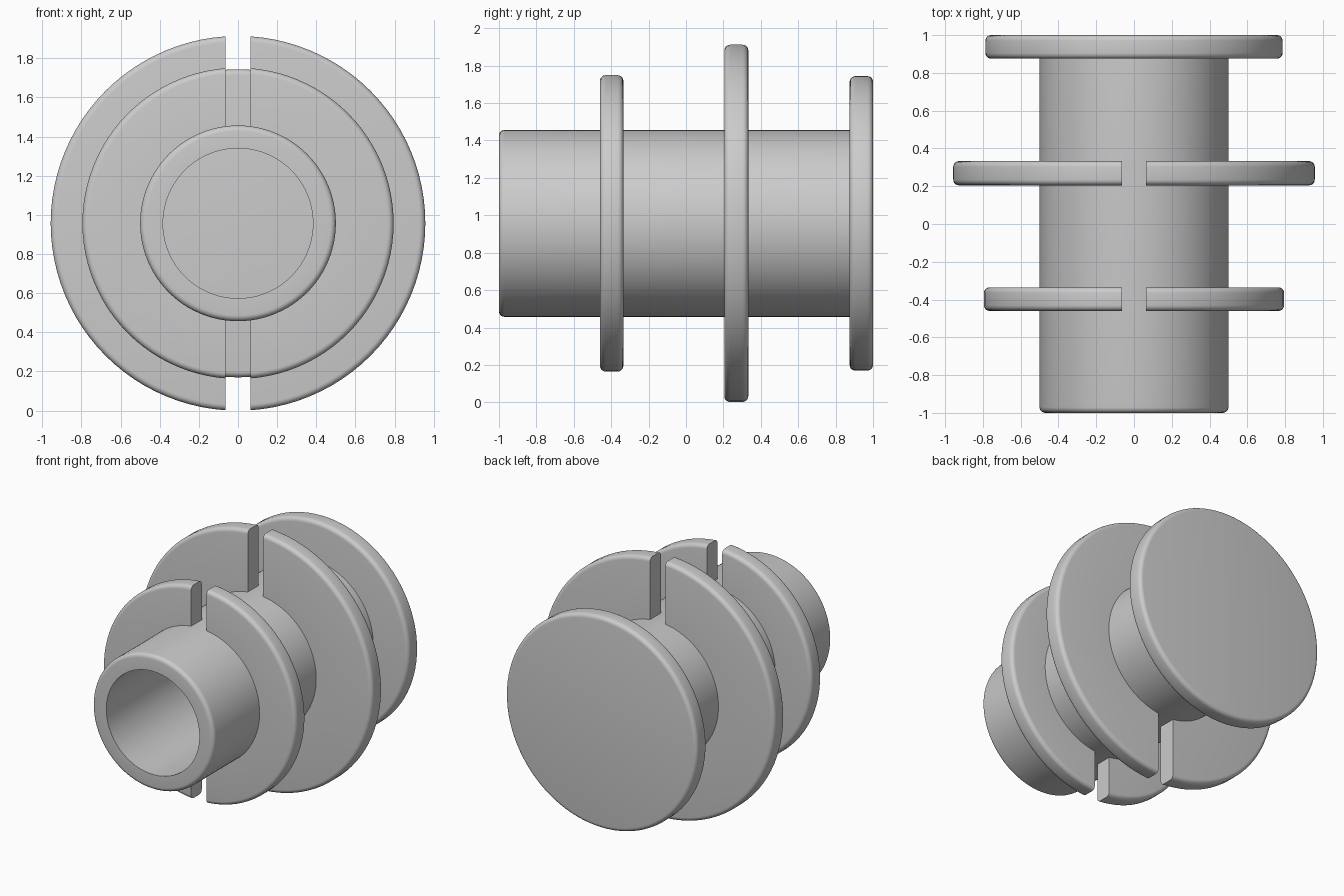
import bpy, bmesh, math
from mathutils import Matrix

if "Cube" in bpy.data.objects:
    bpy.data.objects.remove(bpy.data.objects["Cube"])

CENTRE_Z = 0.957
SEGMENTS = 96
SLOT = 0.063      # half the gap between fin halves
ROUND = 0.03      # rim rounding

grey = bpy.data.materials.new("plain grey")
grey.use_nodes = True
colour = (0.6, 0.6, 0.6, 1)
grey.diffuse_color = colour
grey.node_tree.nodes["Principled BSDF"].inputs["Base Color"].default_value = colour


def rounded_rim(radius, y0, y1, r0=ROUND, r1=ROUND, steps=5):
    """Outer profile points (radius, y) with both corners rounded."""
    angles = [math.pi / 2 * i / steps for i in range(steps + 1)]
    front = [(radius - r0 + r0 * math.sin(a), y0 + r0 - r0 * math.cos(a)) for a in angles]
    back = [(radius - r1 + r1 * math.cos(a), y1 - r1 + r1 * math.sin(a)) for a in angles]
    return front + (back if r1 else back[:1])


def turned(name, profile, closed, half=None):
    """Turn a profile about the y axis; optionally keep one side of the slot."""
    bm = bmesh.new()
    verts = [bm.verts.new((r, y, 0)) for r, y in profile]
    pairs = list(zip(verts, verts[1:])) + ([(verts[-1], verts[0])] if closed else [])
    edges = [bm.edges.new(p) for p in pairs]
    bmesh.ops.spin(bm, geom=verts + edges, cent=(0, 0, 0), axis=(0, 1, 0),
                   angle=math.tau, steps=SEGMENTS, use_merge=False)
    bmesh.ops.remove_doubles(bm, verts=bm.verts[:], dist=1e-4)
    if half:
        bmesh.ops.bisect_plane(bm, geom=bm.verts[:] + bm.edges[:] + bm.faces[:],
                               plane_co=(half * SLOT, 0, 0), plane_no=(half, 0, 0),
                               clear_inner=True)
        bmesh.ops.holes_fill(bm, edges=[e for e in bm.edges if e.is_boundary], sides=0)
    bmesh.ops.recalc_face_normals(bm, faces=bm.faces[:])
    bm.transform(Matrix.Translation((0, 0, CENTRE_Z)))
    mesh = bpy.data.meshes.new(name)
    bm.to_mesh(mesh)
    bm.free()
    mesh.materials.append(grey)
    obj = bpy.data.objects.new(name, mesh)
    bpy.context.collection.objects.link(obj)
    bpy.ops.object.select_all(action="DESELECT")
    obj.select_set(True)
    bpy.context.view_layer.objects.active = obj
    bpy.ops.object.shade_smooth_by_angle(angle=math.radians(35))
    return obj


# Hollow barrel, open at the front, sunk slightly into the end flange
BORE = 0.383
turned("barrel", [(BORE, 0.89), (BORE, -1)] + rounded_rim(0.5, -1, 0.89, r1=0), True)

# Solid end flange closing the back
turned("end_flange", [(0, 0.875)] + rounded_rim(0.787, 0.875, 1) + [(0, 1)], False)

# Split fins, each a pair of halves either side of the slot
for name, radius, y0, y1 in (("front_fin", 0.795, -0.46, -0.335),
                             ("middle_fin", 0.957, 0.205, 0.333)):
    for side, half in (("left", 1), ("right", -1)):
        turned(f"{name}_{side}", [(0.46, y1), (0.46, y0)] + rounded_rim(radius, y0, y1), True, half)
